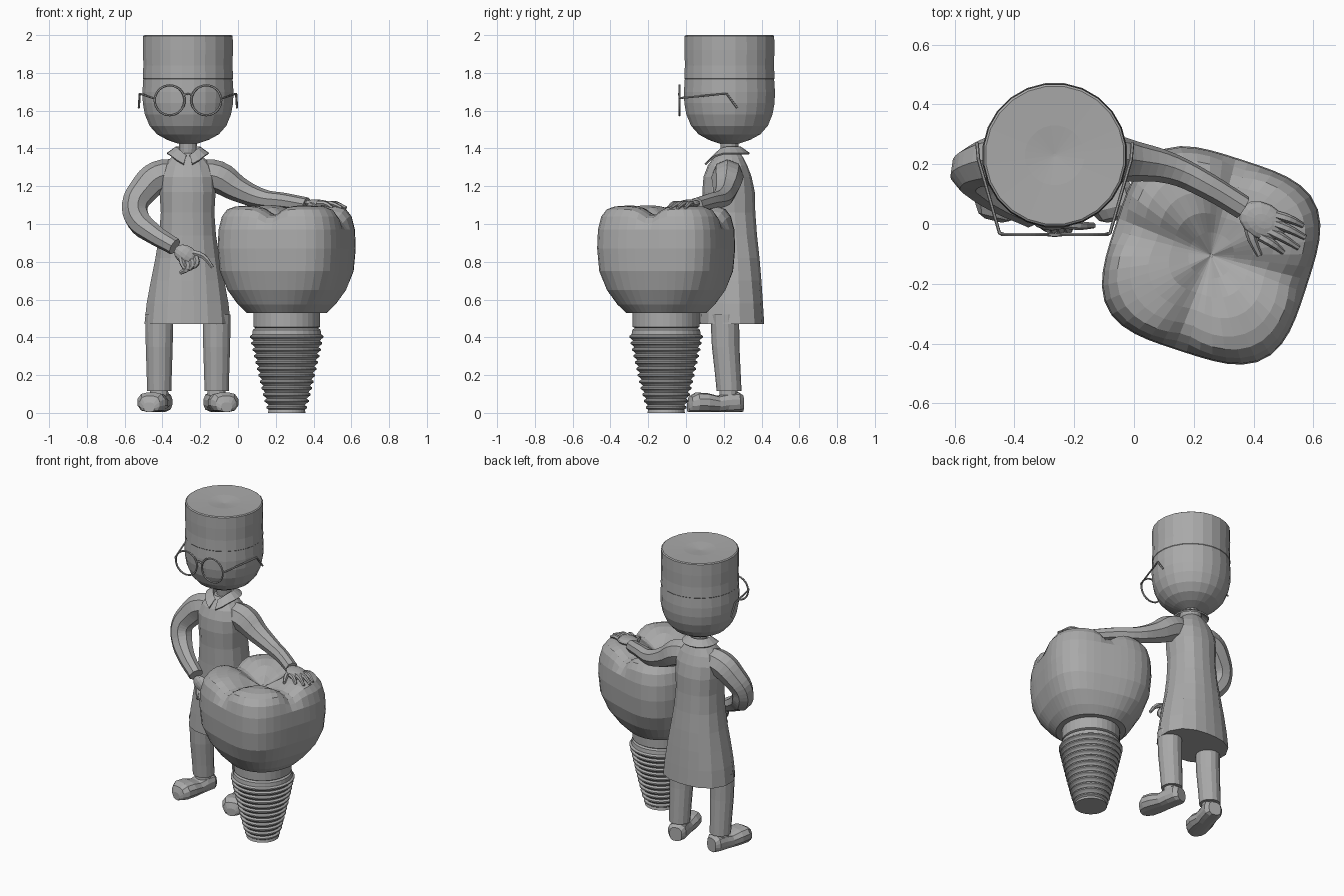
import bpy, math
from math import sin, cos, pi, exp, radians
from mathutils import Vector, Matrix

old = bpy.data.objects.get("Cube")
if old:
    bpy.data.objects.remove(old, do_unlink=True)

# One clay colour for the whole figure
clay = bpy.data.materials.new("grey_clay")
clay.use_nodes = True
GREY = (0.4, 0.4, 0.4, 1)
clay.diffuse_color = GREY
clay.node_tree.nodes["Principled BSDF"].inputs["Base Color"].default_value = GREY


def add(name, data):
    ob = bpy.data.objects.new(name, data)
    bpy.context.collection.objects.link(ob)
    data.materials.append(clay)
    return ob


def section(z, a, b, c=(0, 0), p=2, n=24, rot=0):
    """Horizontal superellipse ring."""
    pts = []
    for i in range(n):
        t = 2 * pi * (i + 0.5) / n
        r = (abs(cos(t) / a) ** p + abs(sin(t) / b) ** p) ** (-1 / p)
        pts.append(Vector((c[0] + r * cos(t + rot), c[1] + r * sin(t + rot), z)))
    return pts


def loft(name, rings, closed=True, caps=True):
    """Skin a list of equal rings."""
    n = len(rings[0])
    faces = [(k * n + i, k * n + (i + 1) % n, (k + 1) * n + (i + 1) % n, (k + 1) * n + i)
             for k in range(len(rings) - 1) for i in range(n if closed else n - 1)]
    if caps:
        faces += [tuple(reversed(range(n))),
                  tuple(range((len(rings) - 1) * n, len(rings) * n))]
    me = bpy.data.meshes.new(name)
    me.from_pydata([p for r in rings for p in r], [], faces)
    return add(name, me)


def lathe(name, profile, c, n=24):
    return loft(name, [section(z, r, r, c, n=n) for r, z in profile])


def tube(name, points, sides=2, steps=4, straight=False):
    """Tapered tube along points of (x, y, z, radius)."""
    cu = bpy.data.curves.new(name, "CURVE")
    cu.dimensions = "3D"
    cu.bevel_depth = 1
    cu.bevel_resolution = sides
    cu.resolution_u = 1 if straight else steps
    cu.use_fill_caps = True
    sp = cu.splines.new("BEZIER")
    sp.radius_interpolation = "CARDINAL"
    sp.use_smooth = False
    sp.bezier_points.add(len(points) - 1)
    kind = "VECTOR" if straight else "AUTO"
    for bp, (x, y, z, r) in zip(sp.bezier_points, points):
        bp.co, bp.radius = (x, y, z), r
        bp.handle_left_type = bp.handle_right_type = kind
    return add(name, cu)


def ball(name, loc, size, rot=(0, 0, 0)):
    bpy.ops.mesh.primitive_uv_sphere_add(segments=14, ring_count=8, location=loc, rotation=rot)
    ob = bpy.context.object
    ob.name, ob.scale = name, size
    ob.data.materials.append(clay)
    return ob


# Head, neck and tall cap
HEAD = (-0.265, 0.23)
lathe("head", [(0.05, 1.425), (0.11, 1.445), (0.165, 1.475), (0.205, 1.52), (0.23, 1.58),
               (0.241, 1.64), (0.243, 1.7), (0.238, 1.775)], HEAD)
lathe("neck", [(0.052, 1.33), (0.045, 1.38), (0.05, 1.44)], HEAD, 14)
lathe("cap", [(0.232, 1.76), (0.241, 1.77), (0.238, 1.84), (0.24, 1.92), (0.239, 1.995),
              (0.232, 2.0), (0.1, 1.995), (0.005, 1.985)], HEAD)

# Spectacles: two rims, a bridge and hooked arms
for side, label in ((-1, "right"), (1, "left")):
    bpy.ops.mesh.primitive_torus_add(location=(HEAD[0] + side * 0.097, -0.035, 1.655),
                                     rotation=(pi / 2, 0, 0), major_segments=32,
                                     minor_segments=6, major_radius=0.079, minor_radius=0.006)
    rim = bpy.context.object
    rim.name = label + "_lens_rim"
    rim.data.materials.append(clay)
    arm = [(0.172, -0.035, 1.665), (0.185, -0.03, 1.667), (0.255, 0.215, 1.69), (0.26, 0.27, 1.615)]
    tube(label + "_spectacle_arm",
         [(HEAD[0] + side * x, y, z, 0.006) for x, y, z in arm], 1, straight=True)
tube("spectacle_bridge", [(HEAD[0] - 0.024, -0.035, 1.68, 0.006), (HEAD[0], -0.037, 1.69, 0.006),
                          (HEAD[0] + 0.024, -0.035, 1.68, 0.006)], 1)

# Long coat: (height, half width, half depth, centre y)
COAT = [(0.47, 0.232, 0.175, 0.24), (0.58, 0.22, 0.168, 0.24), (0.7, 0.197, 0.16, 0.24),
        (0.82, 0.172, 0.15, 0.24), (0.94, 0.152, 0.142, 0.235), (1.06, 0.143, 0.138, 0.23),
        (1.17, 0.15, 0.14, 0.225), (1.25, 0.153, 0.128, 0.22), (1.31, 0.13, 0.105, 0.22),
        (1.35, 0.09, 0.08, 0.225), (1.375, 0.06, 0.06, 0.228)]
loft("coat", [section(z, a, b, (-0.267, y), 2.4, 16) for z, a, b, y in COAT])


# Folded collar, open at the front
def collar_ring(radius, height, droop):
    pts = []
    for i in range(17):
        t = radians(-90 + 12 + i * 336 / 16)
        front = max(0, -sin(t)) ** 3
        pts.append(Vector((HEAD[0] + radius * cos(t),
                           HEAD[1] - 0.005 + radius * (1 + 0.15 * front) * sin(t),
                           height - droop * front)))
    return pts


collar = loft("collar", [collar_ring(0.06, 1.35, 0.03), collar_ring(0.068, 1.4, 0.045),
                         collar_ring(0.107, 1.368, 0.06)], closed=False, caps=False)
collar.modifiers.new("thickness", "SOLIDIFY").thickness = 0.01

# Sleeves
tube("right_sleeve", [(-0.3, 0.22, 1.265, 0.075), (-0.42, 0.22, 1.25, 0.085),
                      (-0.5, 0.205, 1.18, 0.078), (-0.546, 0.18, 1.1, 0.07),
                      (-0.53, 0.155, 1.025, 0.068), (-0.45, 0.09, 0.95, 0.055),
                      (-0.335, 0.03, 0.88, 0.046)])
tube("left_sleeve", [(-0.23, 0.22, 1.265, 0.075), (-0.11, 0.22, 1.25, 0.085),
                     (0, 0.21, 1.185, 0.068), (0.125, 0.185, 1.135, 0.052),
                     (0.25, 0.125, 1.12, 0.044), (0.365, 0.055, 1.1, 0.041)])

# Left hand, spread flat on the tooth
ball("left_palm", (0.43, 0.01, 1.105), (0.085, 0.06, 0.024), (0, 0.1, -0.5))
tips = [(0.565, -0.005), (0.572, -0.045), (0.55, -0.08), (0.5, -0.095)]
for i, (x, y) in enumerate(tips):
    bx, by = 0.475 - 0.018 * i, 0.03 - 0.024 * i
    tube("left_finger_%d" % (i + 1), [(bx, by, 1.108, 0.015),
                                      ((bx + x) / 2, (by + y) / 2 + 0.004, 1.108, 0.014),
                                      (x, y, 1.085, 0.009)], 1, 3)
tube("left_thumb", [(0.38, 0.01, 1.1, 0.018), (0.395, -0.05, 1.095, 0.016),
                    (0.42, -0.105, 1.08, 0.01)], 1, 3)

# Right hand, pointing across the coat
ball("right_palm", (-0.275, 0.01, 0.835), (0.07, 0.032, 0.05), (0, 0.6, 0))
tube("right_pointing_finger", [(-0.25, 0.005, 0.85, 0.018), (-0.185, -0.005, 0.83, 0.015),
                               (-0.135, -0.005, 0.77, 0.01)], 1, 3)
for i in range(3):
    x, z = -0.225 - 0.025 * i, 0.825 - 0.012 * i
    tube("right_curled_finger_%d" % (i + 1), [(x, 0, z, 0.017), (x + 0.005, -0.018, z - 0.035, 0.016),
                                              (x - 0.03, 0, z - 0.06, 0.011)], 1, 3)
tube("right_thumb", [(-0.3, 0, 0.82, 0.017), (-0.29, -0.015, 0.78, 0.014),
                     (-0.265, -0.02, 0.75, 0.01)], 1, 3)

# Legs, ankles and shoes
SHOE = [(0, 0.03, 0.05), (0.012, 0.055, 0.085), (0.045, 0.076, 0.103), (0.1, 0.078, 0.1),
        (0.16, 0.066, 0.085), (0.21, 0.062, 0.1), (0.27, 0.06, 0.105), (0.295, 0.04, 0.09)]
for side, label in ((-1, "right"), (1, "left")):
    x = HEAD[0] + side * 0.152
    loft(label + "_trouser_leg", [section(z, r, r, (x, y), n=14) for z, r, y in (
        (0.115, 0.066, 0.228), (0.2, 0.068, 0.222), (0.35, 0.073, 0.21), (0.52, 0.076, 0.205))])
    lathe(label + "_ankle", [(0.052, 0.06), (0.048, 0.14)], (x, 0.225), 12)
    turn = Matrix.Rotation(side * radians(14), 4, "Z")
    rings = []
    for t, w, h in SHOE:
        ring = section(0, w, h / 2, p=3, n=14)
        rings.append([turn @ Vector((q.x, t - 0.22, max(0, q.y + h / 2))) + Vector((x, 0.225, 0.005))
                      for q in ring])
    loft(label + "_shoe", rings)

# Molar crown: rounded square with four cusps split by a cross of grooves
TOOTH = (0.258, -0.105)
TURN = radians(-18)
CROWN = [(0.53, 0.21, 2.2), (0.575, 0.25, 2.5), (0.65, 0.295, 3), (0.75, 0.327, 3.4),
         (0.87, 0.336, 3.5), (0.97, 0.332, 3.5), (1.04, 0.317, 3.4), (1.078, 0.293, 3.2),
         (1.093, 0.255, 3), (1.098, 0.2, 2.8), (1.09, 0.14, 2.4), (1.075, 0.08, 2), (1.06, 0.005, 2)]
crown = []
for z, a, p in CROWN:
    ring = section(z, a, a, p=p, n=48)
    top = min(1, max(0, (z - 0.97) / 0.09))
    for q in ring:
        groove = max(exp(-(q.x / 0.06) ** 2), exp(-(q.y / 0.06) ** 2))
        q.z -= 0.05 * groove * top
        pull = 1 - 0.05 * groove * top
        q.x, q.y = q.x * pull, q.y * pull
    move = Matrix.Translation((*TOOTH, 0)) @ Matrix.Rotation(TURN, 4, "Z")
    crown.append([move @ q for q in ring])
loft("tooth_crown", crown)

# Implant collar and tapered screw thread
lathe("implant_collar", [(0.165, 0.42), (0.168, 0.45), (0.178, 0.455), (0.178, 0.535)], TOOTH, 32)
screw = [(0.1, 0)]
TURNS = 12
for k in range(TURNS):
    z = 0.025 + k * 0.034
    r = 0.108 + 0.088 * (k / (TURNS - 1)) ** 0.9
    screw += [(r - 0.012, z - 0.008), (r, z), (r, z + 0.008), (r - 0.012, z + 0.016)]
screw += [(0.18, 0.44), (0.165, 0.45)]
lathe("implant_screw", screw, TOOTH, 32)
